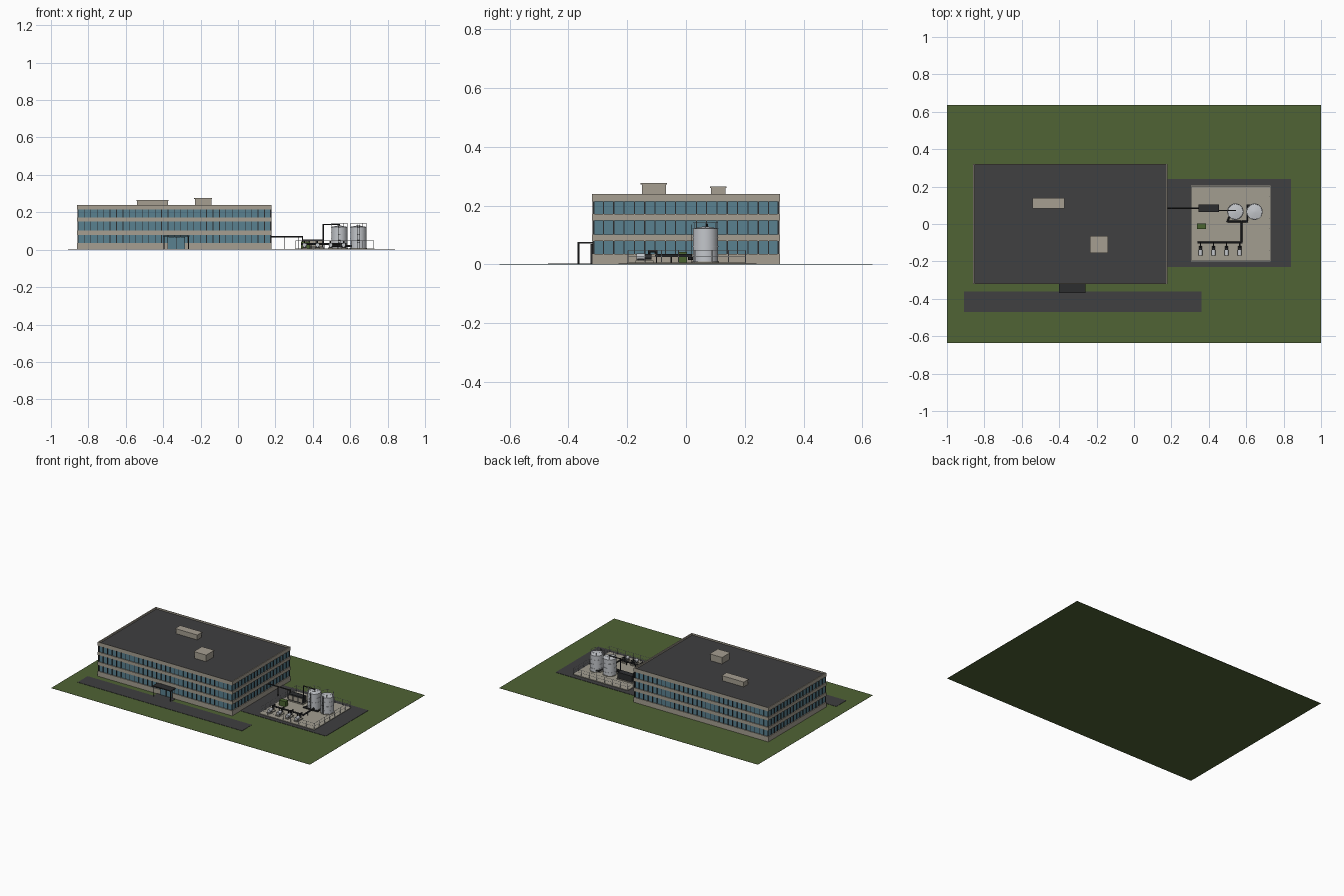
import bpy, bmesh, math
from mathutils import Vector, Matrix

if "Cube" in bpy.data.objects:
    bpy.data.objects.remove(bpy.data.objects["Cube"])


def mat(name, c):
    m = bpy.data.materials.new(name)
    m.diffuse_color = (*c, 1)
    m.use_nodes = True
    m.node_tree.nodes["Principled BSDF"].inputs["Base Color"].default_value = m.diffuse_color
    return m


GRASS = mat("grass green", (0.08, 0.125, 0.035))
ASPHALT = mat("asphalt grey", (0.05, 0.05, 0.052))
BEIGE = mat("beige panel", (0.38, 0.345, 0.285))
GLASS = mat("blue glass", (0.10, 0.22, 0.28))
DARK = mat("dark metal", (0.025, 0.026, 0.028))
CONCRETE = mat("pale concrete", (0.36, 0.34, 0.28))
STEEL = mat("silver steel", (0.55, 0.57, 0.60))
GREEN = mat("cabinet green", (0.07, 0.13, 0.03))


def finish(name, bm, m, smooth=False):
    me = bpy.data.meshes.new(name)
    bm.to_mesh(me)
    bm.free()
    me.materials.append(m)
    o = bpy.data.objects.new(name, me)
    bpy.context.collection.objects.link(o)
    if smooth:
        bpy.ops.object.select_all(action='DESELECT')
        o.select_set(True)
        bpy.context.view_layer.objects.active = o
        bpy.ops.object.shade_smooth_by_angle(angle=math.radians(35))
    return o


def boxes(name, items, m):
    """Each item is x0, x1, y0, y1, z0, z1."""
    bm = bmesh.new()
    for x0, x1, y0, y1, z0, z1 in items:
        mx = Matrix.Translation(((x0 + x1) / 2, (y0 + y1) / 2, (z0 + z1) / 2))
        bmesh.ops.create_cube(bm, size=1, matrix=mx @ Matrix.Diagonal((x1 - x0, y1 - y0, z1 - z0, 1)))
    return finish(name, bm, m)


def rods(name, items, m, seg=10):
    """Each item is start, end, radius, optional end radius."""
    bm = bmesh.new()
    for a, b, r, *r2 in items:
        a, b = Vector(a), Vector(b)
        mx = Matrix.Translation((a + b) / 2) @ (b - a).to_track_quat('Z', 'Y').to_matrix().to_4x4()
        bmesh.ops.create_cone(bm, cap_ends=True, segments=seg, radius1=r, radius2=r2[0] if r2 else r,
                              depth=(b - a).length, matrix=mx)
    return finish(name, bm, m, True)


def pipe(name, pts, r, m=DARK):
    items = []
    for a, b in zip(pts, pts[1:]):
        d = (Vector(b) - Vector(a)).normalized() * r * 0.8
        items.append((Vector(a) - d, Vector(b) + d, r))
    return rods(name, items, m)


# site
boxes("lawn", [(-1, 1, -.635, .635, 0, .001)], GRASS)
boxes("front_road", [(-.91, .36, -.47, -.36, .001, .003)], ASPHALT)
boxes("service_yard", [(.17, .84, -.23, .24, .001, .003)], ASPHALT)
boxes("equipment_pad", [(.305, .73, -.2, .205, .003, .007)], CONCRETE)

# office building: glass core with solid bands
X0, X1, Y = -.86, .18, .32
I = .006
boxes("glass_core", [(X0 + I, X1 - I, -Y + I, Y - I, .002, .222)], GLASS)
boxes("wall_bands", [(X0, X1, -Y, Y, a, b) for a, b in ((.001, .036), (.079, .102), (.15, .171), (.214, .226))], BEIGE)
boxes("roof_deck", [(X0 + .008, X1 - .008, -Y + .004, Y - .004, .226, .229)], ASPHALT)
boxes("parapet", [(X0, X0 + .008, -Y, Y, .226, .24), (X1 - .008, X1, -Y, Y, .226, .24),
                  (X0 + .008, X1 - .008, -Y, -Y + .004, .226, .24),
                  (X0 + .008, X1 - .008, Y - .004, Y, .226, .24)], BEIGE)

# window mullions on all four sides
mull = []
for z0, z1 in ((.036, .079), (.102, .15), (.171, .214)):
    for i in range(31):
        x = X0 + .004 + i * (X1 - X0 - .008) / 30
        for s in (-1, 1):
            ya, yb = sorted((s * (Y - .002), s * (Y - .008)))
            mull.append((x - .0018, x + .0018, ya, yb, z0, z1))
    for i in range(19):
        y = -Y + .004 + i * (2 * Y - .008) / 18
        for xa in (X0 + .002, X1 - .008):
            mull.append((xa, xa + .006, y - .0018, y + .0018, z0, z1))
boxes("mullions", mull, DARK)

# rooftop units with lids
boxes("rooftop_units", [(-.54, -.375, .085, .135, .229, .26), (-.23, -.142, -.15, -.068, .229, .272)], BEIGE)
boxes("rooftop_lids", [(-.543, -.372, .082, .138, .26, .265), (-.234, -.138, -.154, -.064, .272, .277)], BEIGE)

# entrance
boxes("entrance_canopy", [(-.40, -.26, -.37, -.318, .071, .077)], DARK)
rods("canopy_posts", [((x, -.366, .001), (x, -.366, .073), .003) for x in (-.395, -.265)], DARK)
boxes("entrance_doors", [(-.375, -.285, -.323, -.318, .003, .068)], GLASS)
boxes("door_frames", [(x - .002, x + .002, -.325, -.318, .003, .069) for x in (-.375, -.33, -.285)], DARK)
boxes("entrance_path", [(-.40, -.26, -.362, -.32, .001, .003)], ASPHALT)

# storage tanks
TANKS = (.542, .644)
TY, R = .066, .043
rods("tank_shells", [((x, TY, .009), (x, TY, .122), R) for x in TANKS], STEEL, 32)
rods("tank_roofs", [((x, TY, .122), (x, TY, .129), R, .008) for x in TANKS], STEEL, 32)
rods("tank_plinths", [((x, TY, .006), (x, TY, .010), R + .004) for x in TANKS], CONCRETE, 32)
rods("tank_hoops", [((x, TY, z), (x, TY, z + .002), R + .001) for x in TANKS for z in (.03, .06, .09, .12)], STEEL, 32)
rail = []
for x in TANKS:
    ring = [(x + R * .97 * math.cos(i * math.pi / 6), TY + R * .97 * math.sin(i * math.pi / 6)) for i in range(12)]
    for i, (a, b) in enumerate(ring):
        c, d = ring[(i + 1) % 12]
        if i % 2 == 0:
            rail.append(((a, b, .121), (a, b, .143), .001))
        rail.append(((a, b, .142), (c, d, .142), .0008))
rods("tank_railings", rail, STEEL, 5)
lad = []
for x in TANKS:
    y = TY - R - .004
    lad += [((x + s, y, .007), (x + s, y, .135), .001) for s in (-.006, .006)]
    lad += [((x - .006, y, z * .01), (x + .006, y, z * .01), .0007) for z in range(2, 13)]
rods("tank_ladders", lad, DARK, 5)

# pipe bridge from the building and process skid
pipe("bridge_pipe", [(.175, .085, .07), (.345, .085, .07), (.345, .085, .04)], .004)
rods("bridge_posts", [((x, .085, .002), (x, .085, .07), .002) for x in (.25, .325)], DARK, 6)
boxes("process_skid", [(.345, .455, .065, .105, .012, .055)], DARK)
boxes("skid_base", [(.34, .46, .06, .11, .006, .012)], CONCRETE)
boxes("skid_panels", [(x, x + .028, .063, .066, .018, .046) for x in (.35, .386, .422)], BEIGE)
pipe("tank_feed", [(.456, .072, .04), (.456, .072, .135), (.542, .072, .135), (.542, .072, .125)], .0035)

# control cabinet
boxes("control_cabinet", [(.337, .385, -.028, .003, .007, .043)], GREEN)

# pipework between pumps and tanks
pipe("suction_main", [(.345, -.10, .03), (.575, -.10, .03), (.575, .013, .03), (.575, .013, .02)], .0055)
pipe("tank_header", [(.50, .013, .02), (.605, .013, .02), (.605, .10, .02), (.63, .10, .02)], .005)
pipe("tank_outlet", [(.50, .013, .02), (.51, .04, .02)], .005)
rods("pipe_supports", [((x, y, .006), (x, y, .03), .002) for x, y in
     ((.39, -.1), (.46, -.1), (.53, -.1), (.575, -.05))], DARK, 6)

# four pumps
PUMPS = (.355, .425, .495, .565)
boxes("pump_bases", [(x - .013, x + .013, -.172, -.11, .006, .013) for x in PUMPS], CONCRETE)
rods("pump_motors", [((x, -.168, .026), (x, -.14, .026), .011) for x in PUMPS], STEEL, 14)
rods("pump_casings", [((x, -.14, .026), (x, -.118, .026), .009) for x in PUMPS], DARK, 14)
boxes("motor_feet", [(x - .008, x + .008, -.163, -.145, .013, .022) for x in PUMPS], DARK)
for x in PUMPS:
    pipe("pump_riser", [(x, -.125, .028), (x, -.125, .044), (x, -.10, .044), (x, -.10, .03)], .0035)

# perimeter fence
FX0, FX1, FY0, FY1, H = .308, .727, -.197, .202, .048
post = []
for i in range(8):
    x = FX0 + (FX1 - FX0) * i / 7
    y = FY0 + (FY1 - FY0) * i / 7
    post += [((a, b, .006), (a, b, H), .0015) for a, b in ((x, FY0), (x, FY1), (FX0, y), (FX1, y))]
for z in (.028, H):
    c = [(FX0, FY0, z), (FX1, FY0, z), (FX1, FY1, z), (FX0, FY1, z)]
    post += [(c[i], c[(i + 1) % 4], .001) for i in range(4)]
rods("yard_fence", post, STEEL, 6)
